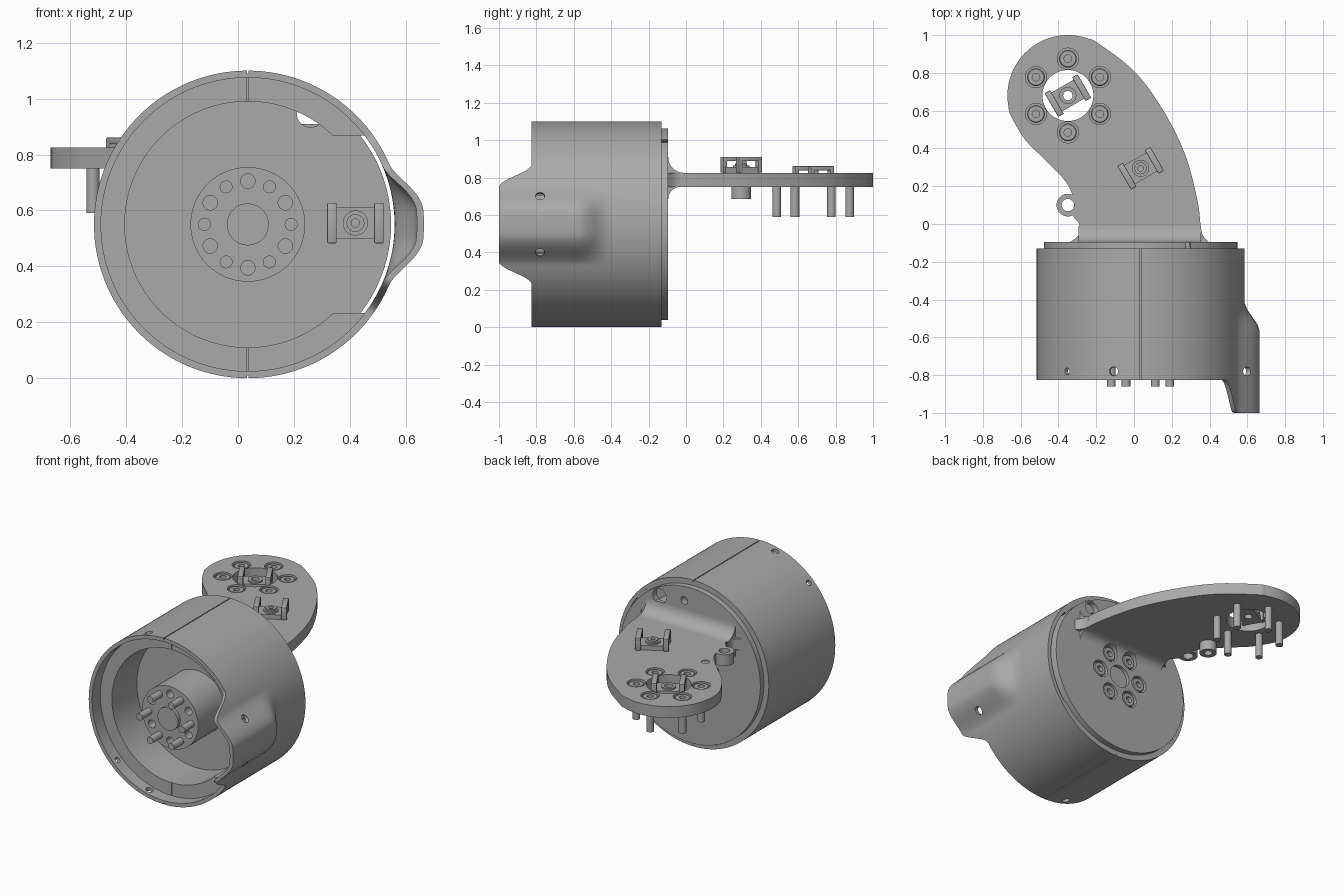
import bpy, bmesh
from math import sin, cos, pi, radians
from mathutils import Vector, Matrix

cube = bpy.data.objects.get("Cube")
if cube:
    bpy.data.objects.remove(cube)

grey = bpy.data.materials.new("plain_grey")
grey.use_nodes = True
GREY = (0.4, 0.4, 0.4, 1)
grey.diffuse_color = GREY
grey.node_tree.nodes["Principled BSDF"].inputs["Base Color"].default_value = GREY

CX, CZ, R = 0.035, 0.55, 0.55          # housing axis and radius
BACK, FLOOR, RING = -0.13, -0.48, -0.74  # depths along the axis
ARM_LOW, ARM_TOP = 0.75, 0.825
Y, Z = Vector((0, 1, 0)), Vector((0, 0, 1))


def finish(name, bm):
    bmesh.ops.remove_doubles(bm, verts=bm.verts, dist=1e-5)
    bmesh.ops.recalc_face_normals(bm, faces=bm.faces)
    me = bpy.data.meshes.new(name)
    bm.to_mesh(me)
    bm.free()
    me.materials.append(grey)
    ob = bpy.data.objects.new(name, me)
    bpy.context.collection.objects.link(ob)
    return ob


def lathe(name, profile, origin, axis, n=40, closed=False):
    """Spin (radius, height) pairs about an axis."""
    bm = bmesh.new()
    turn = Matrix.Translation(origin) @ Vector(axis).to_track_quat('Z', 'Y').to_matrix().to_4x4()
    rows = [[bm.verts.new(turn @ Vector((r * cos(2 * pi * i / n), r * sin(2 * pi * i / n), h)))
             for i in range(n)] for r, h in profile]
    pairs = list(zip(rows, rows[1:])) + ([(rows[-1], rows[0])] if closed else [])
    for a, b in pairs:
        for i in range(n):
            k = (i + 1) % n
            bm.faces.new((a[i], a[k], b[k], b[i]))
    bmesh.ops.dissolve_degenerate(bm, dist=1e-5, edges=bm.edges)
    return finish(name, bm)


def rod(name, r, origin, axis, length, n=40):
    return lathe(name, [(0, 0), (r, 0), (r, length), (0, length)], origin, axis, n)


def tube(name, r_in, r_out, origin, axis, length, n=40):
    return lathe(name, [(r_in, 0), (r_out, 0), (r_out, length), (r_in, length)], origin, axis, n, True)


def prism(name, points, push):
    bm = bmesh.new()
    face = bm.faces.new([bm.verts.new(p) for p in points])
    out = bmesh.ops.extrude_face_region(bm, geom=[face])
    bmesh.ops.translate(bm, vec=push, verts=[v for v in out["geom"] if isinstance(v, bmesh.types.BMVert)])
    return finish(name, bm)


def boxes(name, parts, matrix=Matrix(), bevel=0):
    bm = bmesh.new()
    for centre, size in parts:
        made = bmesh.ops.create_cube(bm, size=1)["verts"]
        bmesh.ops.scale(bm, vec=size, verts=made)
        bmesh.ops.translate(bm, vec=centre, verts=made)
    if bevel:
        bmesh.ops.bevel(bm, geom=bm.edges[:], offset=bevel, segments=2, affect='EDGES', profile=0.5)
    bm.transform(matrix)
    return finish(name, bm)


def cut(targets, cutters):
    for target in targets:
        bpy.context.view_layer.objects.active = target
        for c in cutters:
            mod = target.modifiers.new("cut", 'BOOLEAN')
            mod.operation, mod.solver, mod.object = 'DIFFERENCE', 'EXACT', c
            bpy.ops.object.modifier_apply(modifier=mod.name)
    for c in cutters:
        bpy.data.objects.remove(c)


def smoothstep(a, b, t):
    t = min(1, max(0, (t - a) / (b - a)))
    return t * t * (3 - 2 * t)


def on_axis(r, angle, y):
    return Vector((CX + r * cos(radians(angle)), y, CZ + r * sin(radians(angle))))


def screw(name, top, axis, length):
    lathe(name, [(0, 0.025), (0.02, 0.025), (0.02, 0), (0.042, 0), (0.047, 0.005), (0.047, 0.04),
                 (0.023, 0.04), (0.023, length), (0, length)], top, axis, 24)


# Housing shell with a side bulge and forward tongue
bm = bmesh.new()
N, M = 288, 24
loops = []
for i in range(N):
    a = 2 * pi * i / N
    c, s = cos(a), sin(a)
    front = -0.825 - (0.175 * (1 - smoothstep(0.2, 0.32, R * abs(s))) if c > 0 else 0)
    swell = 0.08 * (1 - smoothstep(0.08, 0.40, abs(s))) if c > 0 else 0
    loop = []
    for j in range(M + 1):
        y = front + (BACK - front) * j / M
        r = R + swell * (1 - smoothstep(-0.57, -0.41, y))
        loop.append((r, y))
    loop += [(r - 0.025, y) for r, y in reversed(loop)]
    loops.append([bm.verts.new((CX + r * c, y, CZ + r * s)) for r, y in loop])
for i in range(N):
    a, b = loops[i], loops[(i + 1) % N]
    for j in range(len(a)):
        k = (j + 1) % len(a)
        bm.faces.new((a[j], a[k], b[k], b[j]))
shell = finish("housing_shell", bm)
holes = []
for a in (15, 105, 135):
    for side in (1, -1):
        start = on_axis(0.45, a * side, -0.78)
        holes.append(rod("hole", 0.018 if a == 135 else 0.024, start, on_axis(1, a * side, -0.78) - start, 0.3, 20))
holes += [boxes("seam", [((CX, -0.5, CZ + s * 0.555), (0.006, 0.9, 0.03))]) for s in (1, -1)]
cut([shell], holes)

# Inner ring, open on the bulge side
ring = tube("inner_ring", 0.44, 0.527, (CX, RING, CZ), Y, BACK - RING - 0.002, 128)
cut([ring], [boxes("window", [((0.84, -0.5, CZ), (1, 1, 0.635))])] +
    [boxes("seam", [((CX, RING, CZ + s * 0.5), (0.006, 0.012, 0.2))]) for s in (1, -1)])

# Floor disc and the fillet that joins it to the arm
floor = rod("floor_disc", 0.5125, (CX, FLOOR, CZ), Y, -0.095 - FLOOR, 128)
steps = [radians(90 * i / 10) for i in range(11)]
upper = [(-0.01 - 0.085 * sin(t), ARM_TOP + 0.085 * (1 - cos(t))) for t in steps]
lower = [(-0.03 - 0.065 * sin(t), ARM_LOW - 0.065 * (1 - cos(t))) for t in steps]
edge = upper + [(-0.12, upper[-1][1]), (-0.12, lower[-1][1])] + lower[::-1]
fillet = prism("arm_root_fillet", [(-0.295, y, z) for y, z in edge], (0.65, 0, 0))
bore = on_axis(0.457, 60.5, -0.6)
outward = Matrix.Translation(bore) @ Matrix.Rotation(-radians(60.5), 4, 'Y')
cut([floor], [rod("hole", 0.05, bore, Y, 0.6),
              boxes("slit", [((0.06, 0.3, 0), (0.1, 0.6, 0.03))], outward),
              rod("recess", 0.075, (CX, -0.12, CZ), Y, 0.06),
              rod("hole", 0.025, on_axis(0.42, 84, -0.14), Y, 0.1)])
cut([floor, fillet], [rod("counterbore", 0.056, on_axis(0.155, a, -0.14), Y, 0.1) for a in range(0, 360, 60)])

# Hub with alternating screw ends and open holes
hub = rod("hub", 0.205, (CX, -0.76, CZ), Y, 0.35, 72)
cut([hub], [rod("hole", 0.026, on_axis(0.155, a, -0.8), Y, 0.12, 20) for a in range(30, 360, 60)])
rod("hub_boss", 0.075, (CX, -0.785, CZ), Y, 0.1)
for a in range(0, 360, 60):
    screw("hub_screw", on_axis(0.155, a, -0.1), -Y, 0.76)

# Curved arm plate
HEAD = Vector((-0.35, 0.68, 0))
ctrl = [(-0.36, -0.11), (-0.295, -0.06), (-0.29, 0), (-0.325, 0.05), (-0.325, 0.15), (-0.37, 0.235),
        (-0.46, 0.33), (-0.575, 0.445)]
ctrl += [(HEAD.x + 0.32 * cos(radians(a)), HEAD.y + 0.32 * sin(radians(a))) for a in range(200, 50, -10)]
ctrl += [(0, 0.81), (0.15, 0.61), (0.27, 0.37), (0.335, 0.13), (0.352, 0), (0.365, -0.06), (0.41, -0.11)]
pts = [Vector((x, y, ARM_LOW)) for x, y in ctrl]
outline = [pts[0]]
for i in range(len(pts) - 1):
    p0, p1, p2, p3 = pts[max(i - 1, 0)], pts[i], pts[i + 1], pts[min(i + 2, len(pts) - 1)]
    for k in range(1, 6):
        t = k / 5
        outline.append(0.5 * (2 * p1 + (p2 - p0) * t + (2 * p0 - 5 * p1 + 4 * p2 - p3) * t * t
                              + (3 * p1 - p0 - 3 * p2 + p3) * t ** 3))
arm = prism("arm_plate", outline, (0, 0, ARM_TOP - ARM_LOW))
tab = rod("arm_tab", 0.06, (-0.35, 0.1, ARM_LOW), Z, ARM_TOP - ARM_LOW)
cut([arm, tab], [rod("hole", 0.033, (-0.35, 0.1, 0.7), Z, 0.2, 24)])
spots = [HEAD + 0.195 * Vector((cos(radians(a)), sin(radians(a)), 0)) for a in range(30, 390, 60)]
cut([arm], [rod("hole", 0.135, HEAD + Z * 0.7, Z, 0.2, 64),
            rod("dimple", 0.025, (-0.35, 0.295, 0.82), Z, 0.1, 24)] +
    [rod("counterbore", 0.056, p + Z * 0.78, Z, 0.1) for p in spots])
for p in spots:
    screw("arm_screw", p + Z * 0.82, -Z, 0.23)
tube("arm_nut", 0.025, 0.053, (-0.35, 0.295, 0.685), Z, ARM_LOW - 0.685)


# Cable tie mounts: base with a bridge at each end
def mount(name, matrix, with_screw):
    base = boxes(name + "_base", [((0, 0, 0.015), (0.19, 0.115, 0.03))], matrix)
    up = matrix.to_3x3() @ Z
    cut([base], [rod("hole", 0.025, matrix @ Vector((0, 0, -0.1)), up, 0.3, 24)])
    parts = []
    for s in (1, -1):
        x = s * 0.084
        parts.append(((x, 0, 0.074), (0.034, 0.145, 0.024)))
        parts += [((x, e * 0.06, 0.043), (0.034, 0.025, 0.084)) for e in (1, -1)]
    boxes(name + "_bridges", parts, matrix, 0.005)
    tube(name + "_washer", 0.025, 0.045, matrix @ Vector((0, 0, 0.028)), up, 0.012, 24)
    if with_screw:
        lathe(name + "_screw", [(0, 0.03), (0.015, 0.03), (0.015, 0.045), (0.032, 0.045), (0.032, 0), (0, 0)],
              matrix @ Vector((0, 0, 0.005)), up, 24)


tilt = Matrix.Rotation(radians(30), 4, 'Z')
mount("arm_head_mount", Matrix.Translation(HEAD + Z * 0.775) @ tilt, False)
mount("arm_middle_mount", Matrix.Translation((0.035, 0.295, ARM_TOP)) @ tilt, True)
mount("floor_mount", Matrix.Translation((0.42, FLOOR, 0.555)) @ Matrix.Rotation(pi / 2, 4, 'X'), True)

# Smooth curved faces, keep edges crisp
for ob in bpy.context.scene.objects:
    ob.select_set(ob.type == 'MESH')
bpy.context.view_layer.objects.active = shell
bpy.ops.object.shade_smooth_by_angle(angle=radians(32))
